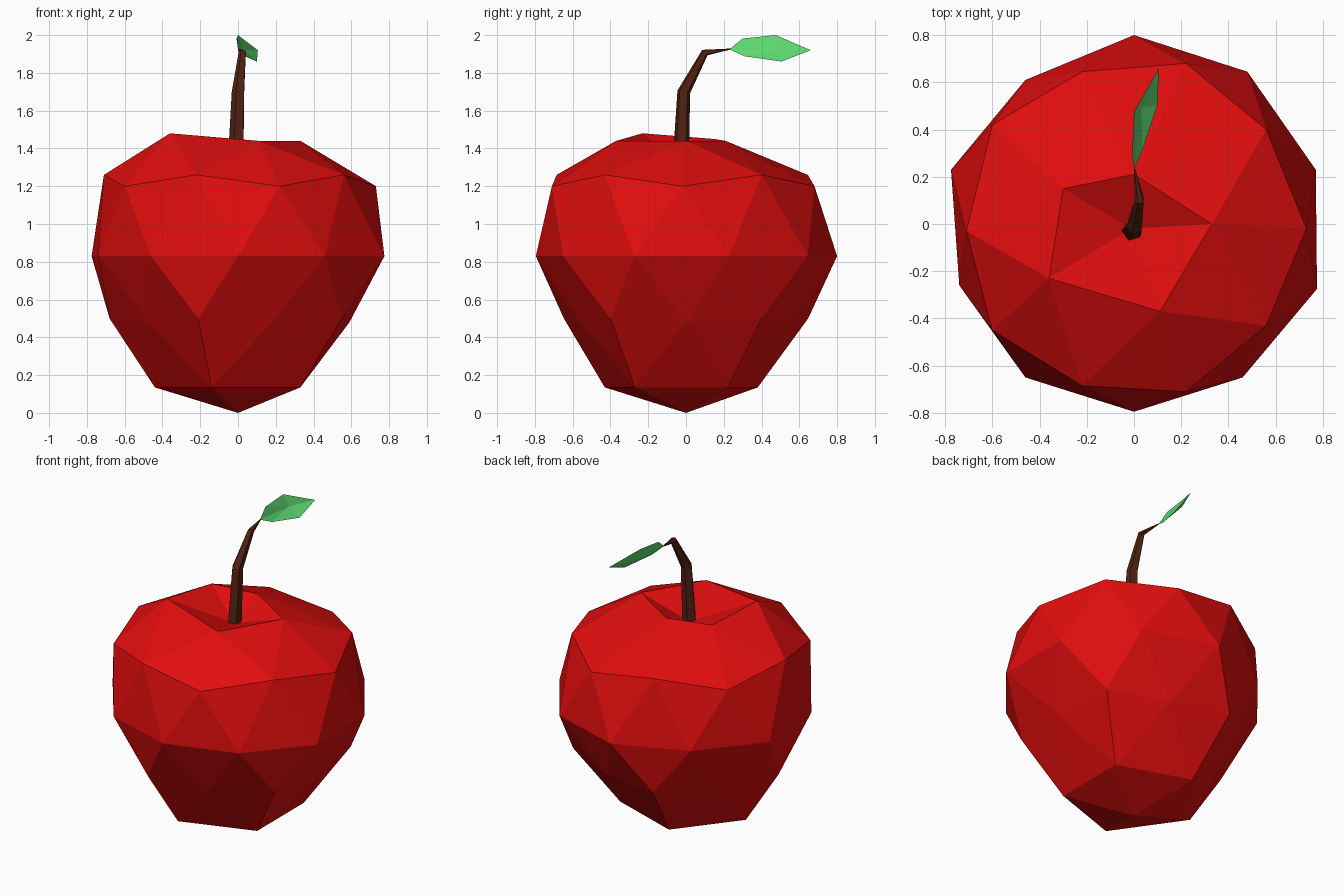
import bpy, bmesh, math
from mathutils import Vector

if "Cube" in bpy.data.objects:
    bpy.data.objects.remove(bpy.data.objects["Cube"])


def material(name, rgb):
    m = bpy.data.materials.new(name)
    m.diffuse_color = (*rgb, 1)
    m.use_nodes = True
    m.node_tree.nodes["Principled BSDF"].inputs["Base Color"].default_value = m.diffuse_color
    return m


def finish(name, bm, mat):
    bmesh.ops.recalc_face_normals(bm, faces=bm.faces)
    me = bpy.data.meshes.new(name)
    bm.to_mesh(me)
    bm.free()
    me.materials.append(mat)
    ob = bpy.data.objects.new(name, me)
    bpy.context.collection.objects.link(ob)
    return ob


red = material("apple red", (0.75, 0.004, 0.004))
brown = material("stem brown", (0.085, 0.016, 0.006))
green = material("leaf green", (0.11, 0.69, 0.16))

# Fruit: icosphere whose rings are moved onto the apple's outline
# ring positions go anticlockwise starting at the +x direction
RIM = [(.33, 0, 1.44), (0, .21, 1.44), (-.30, .15, 1.45), (-.36, -.23, 1.48), (.11, -.37, 1.44)]
SHOULDER = [(.73, -.02), (.56, .40), (.22, .68), (-.22, .645), (-.60, .42),
            (-.71, -.03), (-.60, -.45), (-.22, -.685), (.22, -.71), (.56, -.43)]
EQUATOR = [(.77, .23), (.48, .645), (0, .80), (-.46, .61), (-.775, .23),
           (-.74, -.26), (-.46, -.65), (0, -.795), (.46, -.65), (.775, -.275)]
LOWER = [(.33, .22), (-.14, .38), (-.44, 0), (-.14, -.43), (.33, -.27)]

bm = bmesh.new()
bmesh.ops.create_icosphere(bm, subdivisions=2, radius=1)
for v in bm.verts:
    z = v.co.z
    deg = math.degrees(math.atan2(v.co.y, v.co.x)) % 360
    k = round(deg / 36) % 10
    if z > 0.95:
        v.co = (-0.01, -0.02, 1.33)
    elif z > 0.7:
        v.co = RIM[round(deg / 72) % 5]
    elif z > 0.3:
        v.co = (*SHOULDER[k], 1.20 if k % 2 == 0 else 1.26)
    elif z > -0.3:
        v.co = (*EQUATOR[round((deg - 18) / 36) % 10], 0.83)
    elif z > -0.7:
        r, h = (0.68, 0.50) if k % 2 else (0.59, 0.48)
        a = math.radians(36 * k)
        v.co = (r * math.cos(a), r * math.sin(a), h)
    elif z > -0.95:
        v.co = (*LOWER[round((deg - 36) / 72) % 5], 0.135)
    else:
        v.co = (0, 0, 0)
finish("apple_fruit", bm, red)

# Stem: five-sided tube that bends back and tapers to a point
path = [((-.01, -.03, 1.29), .046, (0, 0, 1)),
        ((.003, -.012, 1.70), .036, (.04, .2, 1)),
        ((.024, .10, 1.908), .021, (0, .7, .7)),
        ((.002, .235, 1.926), .003, (0, 1, 0))]
bm = bmesh.new()
rings = []
for centre, r, axis in path:
    d = Vector(axis).normalized()
    u = Vector((1, 0, 0))
    w = d.cross(u).normalized()
    rings.append([bm.verts.new(Vector(centre) + r * (math.cos(a) * u + math.sin(a) * w))
                  for a in [math.tau * i / 5 + 0.6 for i in range(5)]])
for a, b in zip(rings, rings[1:]):
    for i in range(5):
        j = (i + 1) % 5
        bm.faces.new((a[i], a[j], b[j], b[i]))
bm.faces.new(rings[0])
bm.faces.new(rings[-1])
finish("stem", bm, brown)

# Leaf: thin folded blade around a midrib
bm = bmesh.new()
base, up1, up2, tip, lo2, lo1, mid = [bm.verts.new(p) for p in (
    (0, .23, 1.925), (-.008, .30, 1.982), (0, .475, 2.0), (.105, .66, 1.92),
    (.10, .505, 1.86), (.035, .31, 1.888), (.032, .49, 1.922))]
outline = [base, lo1, lo2, tip, up2, up1]
for a, b in zip(outline, outline[1:] + outline[:1]):
    bm.faces.new((a, b, mid))
leaf = finish("leaf", bm, green)
if sum(p.normal.x for p in leaf.data.polygons) < 0:
    leaf.data.flip_normals()
